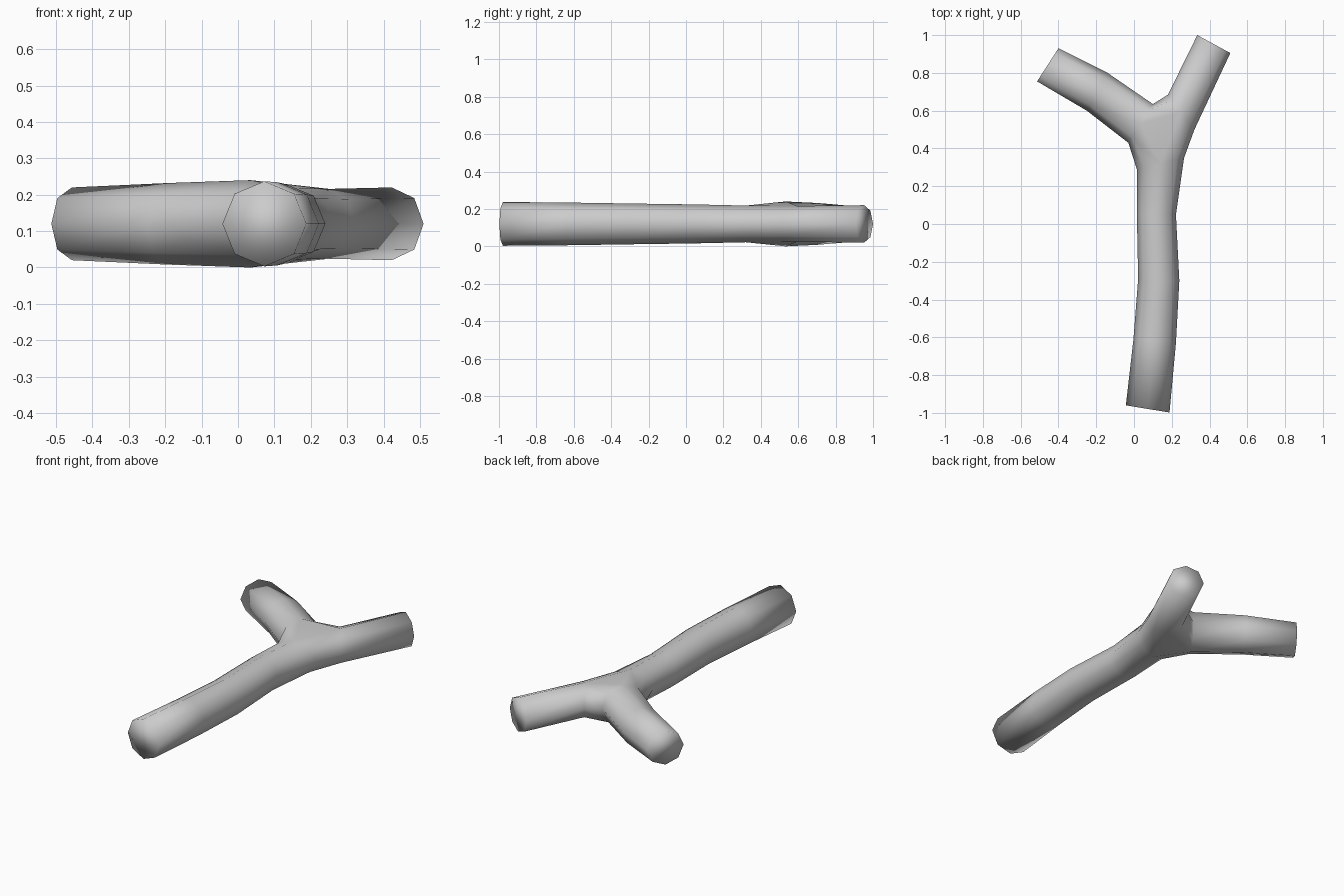
import bpy, bmesh, math
from mathutils import Vector

if "Cube" in bpy.data.objects:
    bpy.data.objects.remove(bpy.data.objects["Cube"])

SIDES = 8
MID_Z = 0.12
bm = bmesh.new()


def ring(left, right, rz):
    """Octagon spanning two outline points in plan, with vertical radius rz."""
    l, r = Vector(left), Vector(right)
    c, h = (l + r) / 2, (r - l) / 2
    out = []
    for k in range(SIDES):
        a = math.tau * k / SIDES
        p = c + h * math.cos(a)
        out.append(bm.verts.new((p.x, p.y, MID_Z + rz * math.sin(a))))
    return out


def bridge(a, b, closed=True):
    n = len(a)
    for i in range(n if closed else n - 1):
        j = (i + 1) % n
        bm.faces.new((a[i], a[j], b[j], b[i]))


def tube(sections):
    rings = [ring(*s) for s in sections]
    for a, b in zip(rings, rings[1:]):
        bridge(a, b)
    return rings


# trunk, left fork and right fork: (left point, right point, vertical radius)
trunk = tube([((-0.043, -0.96), (0.188, -0.998), 0.117),
              ((-0.003, -0.61), (0.222, -0.63), 0.114),
              ((0.022, -0.29), (0.240, -0.30), 0.109),
              ((0.015, 0.06), (0.222, 0.05), 0.104),
              ((0.015, 0.29), (0.265, 0.35), 0.098)])
left = tube([((-0.03, 0.43), (0.10, 0.635), 0.12),
             ((-0.25, 0.60), (-0.14, 0.80), 0.112),
             ((-0.513, 0.755), (-0.40, 0.93), 0.10)])
right = tube([((0.18, 0.685), (0.32, 0.50), 0.096),
              ((0.335, 1.0), (0.51, 0.905), 0.10)])

# crotch joining the three tubes
t, l, r = trunk[-1], left[0], right[0]
bridge([t[k] for k in (2, 3, 4, 5, 6)], [l[k] for k in (2, 3, 4, 5, 6)], False)
bridge([t[k] for k in (6, 7, 0, 1, 2)], [r[k] for k in (6, 7, 0, 1, 2)], False)
bridge([l[k] for k in (6, 7, 0, 1, 2)], [r[k] for k in (6, 5, 4, 3, 2)], False)
for k in (2, 6):
    bm.faces.new((t[k], l[k], r[k]))

# end caps
for cap in (trunk[0], left[-1], right[-1]):
    bm.faces.new(cap)

bmesh.ops.recalc_face_normals(bm, faces=bm.faces[:])
for f in bm.faces:
    f.smooth = True
mesh = bpy.data.meshes.new("forked_branch")
bm.to_mesh(mesh)
bm.free()
bpy.context.collection.objects.link(bpy.data.objects.new("forked_branch", mesh))
